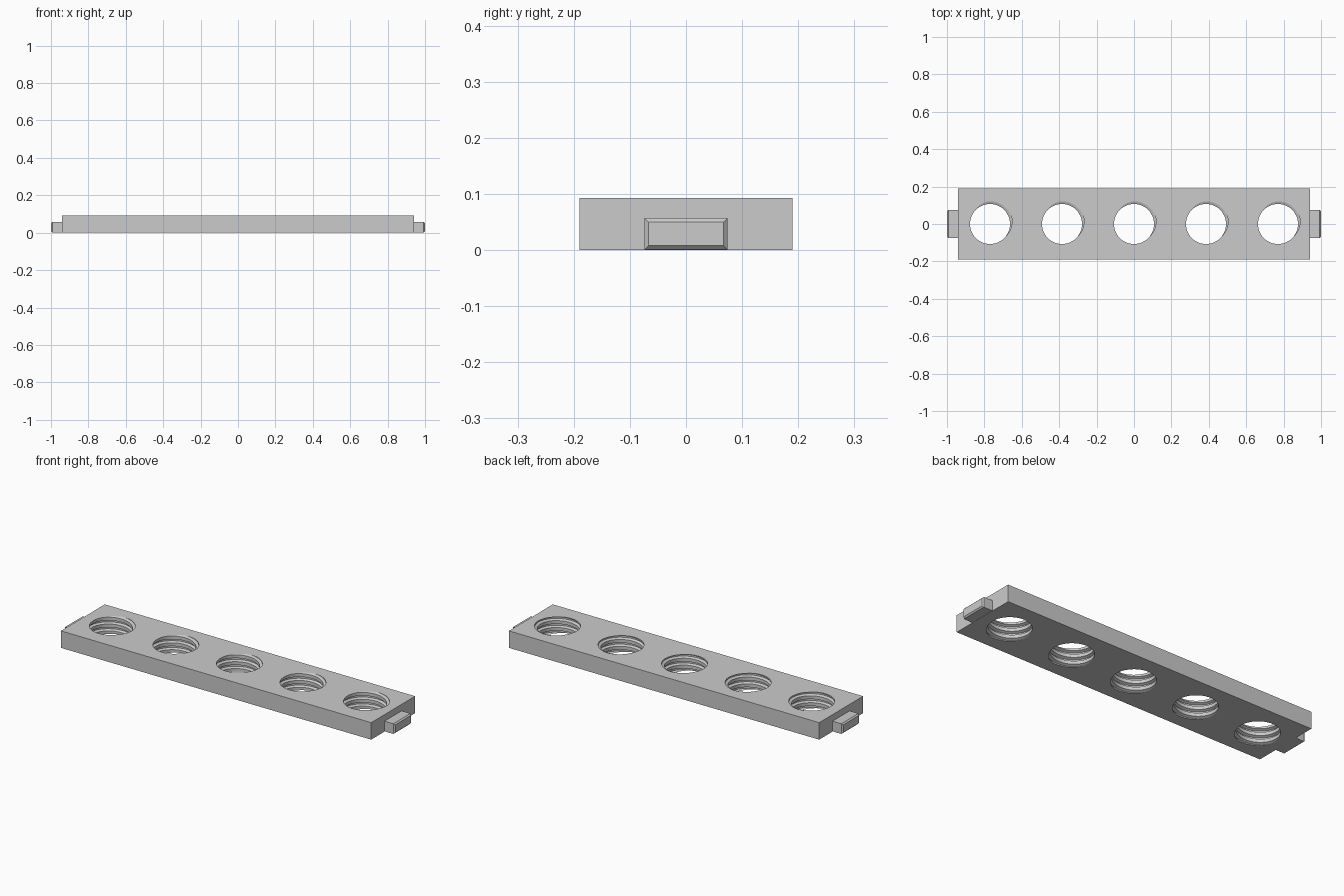
import bpy, bmesh, math

if "Cube" in bpy.data.objects:
    bpy.data.objects.remove(bpy.data.objects["Cube"])

HEIGHT = 0.093
SPACING = 0.385
PITCH = 0.0375
R_IN, R_OUT = 0.107, 0.121
SEGMENTS = 48
TURNS = 6
GROOVE_ANGLE = math.radians(55)   # where the groove opens on the top face

grey = bpy.data.materials.new("light grey")
grey.use_nodes = True
grey.diffuse_color = (0.6, 0.6, 0.6, 1)
grey.node_tree.nodes["Principled BSDF"].inputs["Base Color"].default_value = grey.diffuse_color


def make_object(name, bm):
    bmesh.ops.recalc_face_normals(bm, faces=bm.faces)
    mesh = bpy.data.meshes.new(name)
    bm.to_mesh(mesh)
    bm.free()
    mesh.materials.append(grey)
    obj = bpy.data.objects.new(name, mesh)
    bpy.context.collection.objects.link(obj)
    return obj


def add_box(bm, lo, hi):
    verts = bmesh.ops.create_cube(bm, size=1)["verts"]
    for v in verts:
        v.co = [(a + b) / 2 + c * (b - a) for a, b, c in zip(lo, hi, v.co)]


def add_thread(bm, cx):
    """Closed helical rod with a trapezoid ridge, centred on cx."""
    profile = [(-0.26, R_IN), (-0.11, R_OUT), (0.11, R_OUT), (0.26, R_IN)]
    count = len(profile)
    rows = count * TURNS
    start = HEIGHT - (TURNS - 2) * PITCH - PITCH * GROOVE_ANGLE / math.tau
    grid = []
    for i in range(SEGMENTS):
        a = math.tau * i / SEGMENTS
        column = []
        for j in range(rows + 1 + (count if i == 0 else 0)):
            offset, r = profile[j % count]
            z = start + PITCH * (j // count + offset + i / SEGMENTS)
            column.append(bm.verts.new((cx + r * math.cos(a), r * math.sin(a), z)))
        grid.append(column)
    grid.append(grid[0][count:])      # the seam joins one pitch higher
    faces = [bm.faces.new((p[j], q[j], q[j + 1], p[j + 1]))
             for p, q in zip(grid, grid[1:]) for j in range(rows)]
    # Fan caps on both ends, outside the plate
    rim = {e for f in faces for e in f.edges if e.is_boundary}
    middle = start + PITCH * TURNS / 2
    for below in (True, False):
        edges = [e for e in rim if ((e.verts[0].co.z + e.verts[1].co.z) / 2 < middle) == below]
        z = sum(e.verts[0].co.z for e in edges) / len(edges)
        hub = bm.verts.new((cx, 0, z))
        for e in edges:
            bm.faces.new((e.verts[0], e.verts[1], hub))


# Plate
bm = bmesh.new()
add_box(bm, (-0.94, -0.19, 0), (0.94, 0.19, HEIGHT))
plate = make_object("plate", bm)

# Threaded holes
bm = bmesh.new()
for n in range(-2, 3):
    add_thread(bm, n * SPACING)
cutter = make_object("thread_cutter", bm)
cutter.hide_render = True

cut = plate.modifiers.new("threaded_holes", "BOOLEAN")
cut.operation = "DIFFERENCE"
cut.solver = "EXACT"
cut.object = cutter
bpy.ops.object.select_all(action="DESELECT")
plate.select_set(True)
bpy.context.view_layer.objects.active = plate
bpy.ops.object.modifier_apply(modifier=cut.name)
bpy.data.objects.remove(cutter)
bpy.ops.object.shade_smooth_by_angle(angle=math.radians(20))

# End tabs with chamfered tips
for name, side in (("left_tab", 1), ("right_tab", -1)):
    bm = bmesh.new()
    inner, outer = sorted((side * 0.94, side))
    add_box(bm, (inner, -0.074, 0.001), (outer, 0.074, 0.057))
    tip = [e for e in bm.edges if all(v.co.x * side > 0.99 for v in e.verts)]
    bmesh.ops.bevel(bm, geom=tip, offset=0.007, segments=1, affect="EDGES")
    make_object(name, bm)
